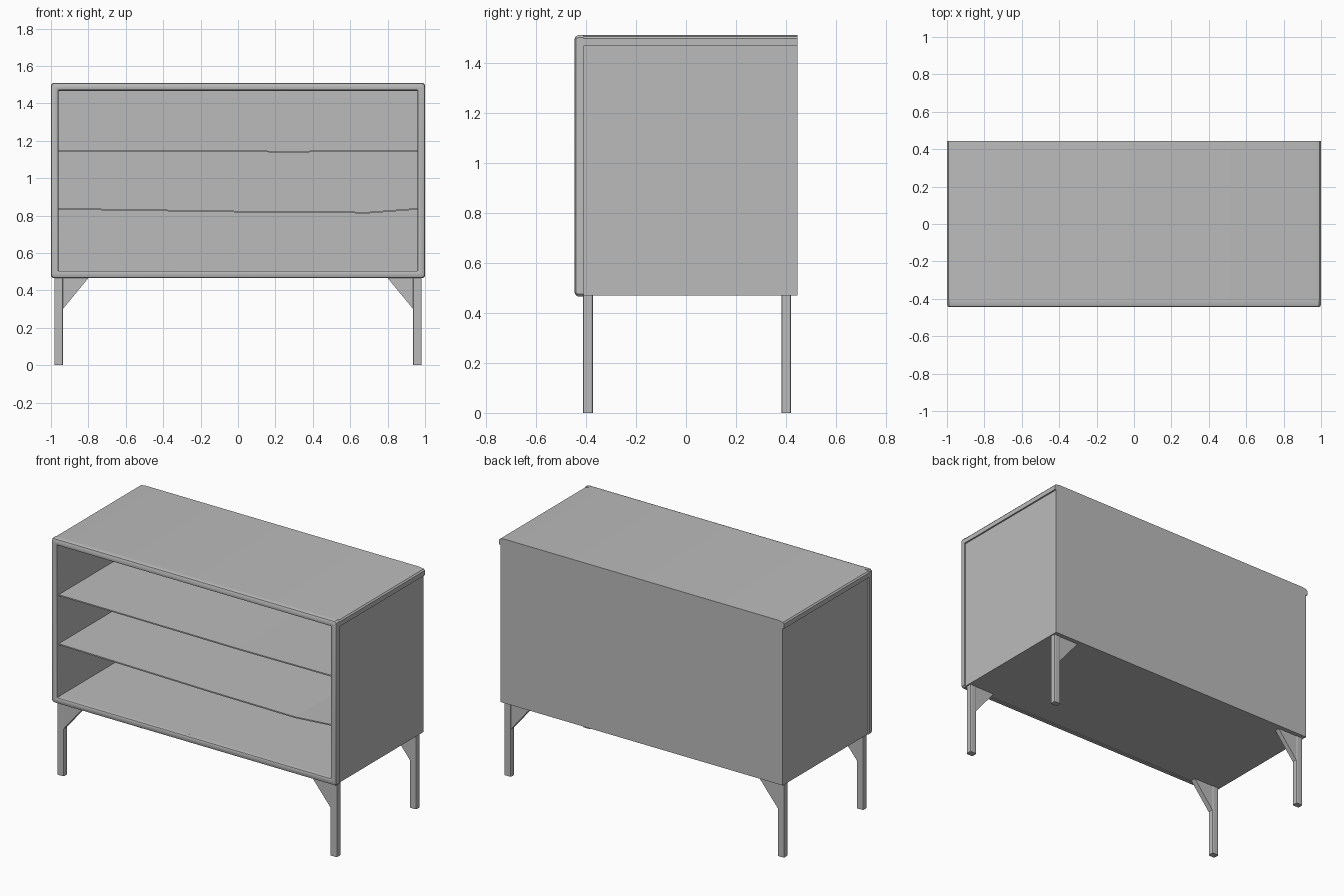
import bpy
import bmesh

cube = bpy.data.objects.get("Cube")
if cube:
    bpy.data.objects.remove(cube, do_unlink=True)

grey = bpy.data.materials.new("plain_grey")
grey.use_nodes = True
GREY = (0.5, 0.5, 0.5, 1)
grey.diffuse_color = GREY
grey.node_tree.nodes["Principled BSDF"].inputs["Base Color"].default_value = GREY


def finish(name, bm, smooth=False):
    bmesh.ops.recalc_face_normals(bm, faces=bm.faces)
    mesh = bpy.data.meshes.new(name)
    bm.to_mesh(mesh)
    bm.free()
    mesh.materials.append(grey)
    obj = bpy.data.objects.new(name, mesh)
    bpy.context.collection.objects.link(obj)
    if smooth:
        bpy.ops.object.select_all(action="DESELECT")
        obj.select_set(True)
        bpy.context.view_layer.objects.active = obj
        bpy.ops.object.shade_smooth_by_angle()
    return obj


def prism(name, outline, y0, y1, smooth=False):
    """Extrude an x/z outline from y0 to y1."""
    bm = bmesh.new()
    front = [bm.verts.new((x, y0, z)) for x, z in outline]
    back = [bm.verts.new((x, y1, z)) for x, z in outline]
    bm.faces.new(front)
    bm.faces.new(back)
    for i in range(len(outline)):
        j = (i + 1) % len(outline)
        bm.faces.new((front[i], front[j], back[j], back[i]))
    return finish(name, bm, smooth)


def box(name, x0, x1, y0, y1, z0, z1):
    return prism(name, [(x0, z0), (x1, z0), (x1, z1), (x0, z1)], y0, y1)


def front_frame():
    """Sweep a rounded section around the rectangular opening."""
    section = [(0, -0.41), (0, -0.43), (0.004, -0.44), (0.014, -0.445),
               (0.032, -0.445), (0.038, -0.441), (0.04, -0.43), (0.04, -0.41)]
    bm = bmesh.new()
    loops = []
    for inset, y in section:
        x, lo, hi = 1 - inset, 0.465 + inset, 1.51 - inset
        c = 0.01 if inset < 0.02 else 0.003
        corners = [(-x + c, lo), (x - c, lo), (x, lo + c), (x, hi - c),
                   (x - c, hi), (-x + c, hi), (-x, hi - c), (-x, lo + c)]
        loops.append([bm.verts.new((px, y, pz)) for px, pz in corners])
    for k, a in enumerate(loops):
        b = loops[(k + 1) % len(loops)]
        for i in range(len(a)):
            j = (i + 1) % len(a)
            bm.faces.new((a[i], a[j], b[j], b[i]))
    return finish("front_frame", bm, True)


def shelf(name, line, thickness=0.008):
    """Thin, slightly sagging board following a line of x/z points."""
    under = [(x, z - thickness) for x, z in reversed(line)]
    prism(name, line + under, -0.425, 0.425)


# Carcass
front_frame()
half = [(1, 1.467), (1, 1.496), (0.992, 1.505), (0.96, 1.51)]
prism("top_panel", half + [(-x, z) for x, z in reversed(half)], -0.42, 0.445, True)
box("bottom_panel", -0.99, 0.99, -0.415, 0.443, 0.47, 0.505)
box("back_panel", -0.99, 0.99, 0.42, 0.445, 0.47, 1.48)
for side, s in (("left", 1), ("right", -1)):
    box(side + "_side_panel", s * 0.96, s * 0.99, -0.415, 0.443, 0.47, 1.48)

# Shelves
shelf("upper_shelf", [(-0.96, 1.151), (-0.6, 1.15), (0.3, 1.146), (0.96, 1.151)])
shelf("lower_shelf", [(-0.96, 0.84), (0.1, 0.824), (0.7, 0.82), (0.96, 0.84)])

# Legs with triangular braces
for side, s in (("left", 1), ("right", -1)):
    for end, y0, y1 in (("front", -0.412, -0.372), ("back", 0.382, 0.42)):
        leg = box(f"{end}_{side}_leg", s * 0.935, s * 0.982, y0, y1, 0, 0.475)
        bm = bmesh.new()
        bm.from_mesh(leg.data)
        upright = [e for e in bm.edges
                   if abs(e.verts[0].co.z - e.verts[1].co.z) > 0.1]
        bmesh.ops.bevel(bm, geom=upright, offset=0.007, segments=2,
                        profile=0.5, affect="EDGES")
        bm.to_mesh(leg.data)
        bm.free()
        prism(f"{end}_{side}_brace",
              [(s * 0.945, 0.29), (s * 0.795, 0.472), (s * 0.945, 0.472)],
              y0 + 0.003, y1 - 0.003)
